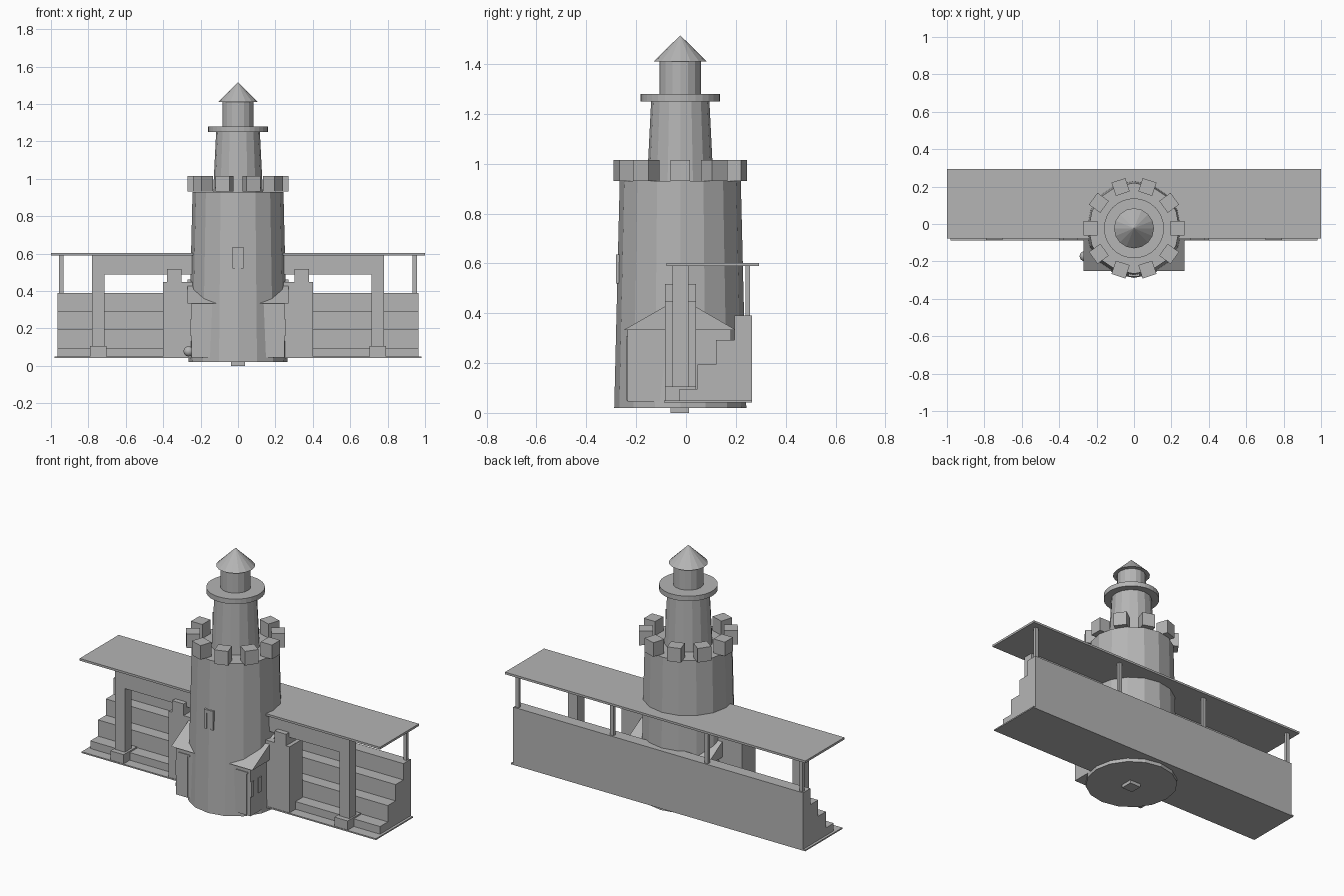
import bpy, bmesh, math
from mathutils import Matrix

if "Cube" in bpy.data.objects:
    bpy.data.objects.remove(bpy.data.objects["Cube"])

stone = bpy.data.materials.new("grey_stone")
stone.diffuse_color = (0.46, 0.46, 0.46, 1)
stone.use_nodes = True
stone.node_tree.nodes["Principled BSDF"].inputs["Base Color"].default_value = stone.diffuse_color
CY = -0.023  # tower axis


def finish(name, bm):
    bmesh.ops.recalc_face_normals(bm, faces=bm.faces)
    me = bpy.data.meshes.new(name)
    bm.to_mesh(me)
    bm.free()
    me.materials.append(stone)
    ob = bpy.data.objects.new(name, me)
    bpy.context.collection.objects.link(ob)
    return ob


def box(name, x0, x1, y0, y1, z0, z1):
    bm = bmesh.new()
    bmesh.ops.create_cube(bm, size=1)
    for v in bm.verts:
        v.co.x = x0 if v.co.x < 0 else x1
        v.co.y = y0 if v.co.y < 0 else y1
        v.co.z = z0 if v.co.z < 0 else z1
    return finish(name, bm)


def pair(name, x0, x1, *rest):
    box(name + "_right", x0, x1, *rest)
    box(name + "_left", -x1, -x0, *rest)


def cone(name, r0, r1, z0, z1, sides=16):
    bm = bmesh.new()
    bmesh.ops.create_cone(bm, cap_ends=True, segments=sides, radius1=r0, radius2=r1,
                          depth=z1 - z0, matrix=Matrix.Translation((0, CY, (z0 + z1) / 2)))
    return finish(name, bm)


def extrude_x(name, profile, x0, x1):
    bm = bmesh.new()
    face = bm.faces.new([bm.verts.new((x0, y, z)) for y, z in profile])
    new = bmesh.ops.extrude_face_region(bm, geom=[face])["geom"]
    bmesh.ops.translate(bm, vec=(x1 - x0, 0, 0),
                        verts=[g for g in new if isinstance(g, bmesh.types.BMVert)])
    return finish(name, bm)


# Tower, from the foot to the cap
box("foot_block", -0.038, 0.038, -0.063, 0.012, 0, 0.03)
cone("main_tower", 0.265, 0.243, 0.02, 0.93)
cone("upper_tower", 0.133, 0.117, 0.93, 1.25)
cone("gallery", 0.16, 0.16, 1.25, 1.28, 32)
cone("lantern", 0.083, 0.083, 1.28, 1.41)
cone("cap", 0.107, 0.0, 1.41, 1.515)

# Ring of battlements
bm = bmesh.new()
for i in range(10):
    bmesh.ops.create_cube(bm, size=1, matrix=Matrix.Translation((0, CY, 0.973))
                          @ Matrix.Rotation(i * math.tau / 10, 4, 'Z')
                          @ Matrix.Translation((0.232, 0, 0))
                          @ Matrix.Diagonal((0.075, 0.078, 0.085, 1)))
finish("battlements", bm)

# Framed tower window
for s in (-1, 1):
    box("window_jamb", min(s * 0.03, s * 0.014), max(s * 0.03, s * 0.014),
        -0.281, -0.25, 0.52, 0.635)
box("window_head", -0.014, 0.014, -0.281, -0.25, 0.615, 0.635)
box("window_pane", -0.014, 0.014, -0.277, -0.25, 0.525, 0.615)

# Stepped stand with its floor and canopy
steps = [(0.265, 0.05), (0.265, 0.39)]
for i in range(4):
    y, z = 0.195 - i * 0.074, 0.39 - i * 0.098
    steps += [(y, z), (y, max(z - 0.098, 0.05))]
extrude_x("stand", steps, -0.965, 0.965)
box("stand_floor", -0.98, 0.98, -0.088, 0.265, 0.042, 0.05)
box("canopy", -1, 1, -0.078, 0.293, 0.589, 0.602)
for x in (0.945, 0.315):
    pair("canopy_post", x - 0.011, x + 0.011, 0.238, 0.256, 0.39, 0.59)

# Front frames and gate piers
pair("frame_pillar", 0.715, 0.78, -0.055, 0.01, 0.05, 0.59)
pair("frame_lintel", 0.2, 0.78, -0.055, 0.01, 0.488, 0.589)
pair("pillar_base", 0.702, 0.79, -0.085, 0.04, 0.05, 0.105)
pair("gate_pier", 0.23, 0.402, -0.085, 0.04, 0.05, 0.447)
pair("pier_merlon", 0.303, 0.379, -0.085, 0.04, 0.447, 0.517)

# House across the foot of the tower
box("house_walls", -0.248, 0.248, -0.235, 0.18, 0.045, 0.336)
extrude_x("house_roof", [(-0.25, 0.333), (0.2, 0.333), (-0.023, 0.462)], -0.27, 0.27)
pair("house_window", 0.24, 0.253, -0.165, -0.132, 0.16, 0.25)
pair("corner_window_side", 0.24, 0.253, -0.233, -0.207, 0.16, 0.25)
pair("door_lintel", 0.155, 0.23, -0.24, -0.22, 0.297, 0.306)
pair("door", 0.17, 0.225, -0.239, -0.22, 0.05, 0.297)

# Ball beside the house
bm = bmesh.new()
bmesh.ops.create_uvsphere(bm, u_segments=16, v_segments=10, radius=0.027,
                          matrix=Matrix.Translation((-0.264, -0.172, 0.077)))
for f in bm.faces:
    f.smooth = True
finish("ball", bm)
